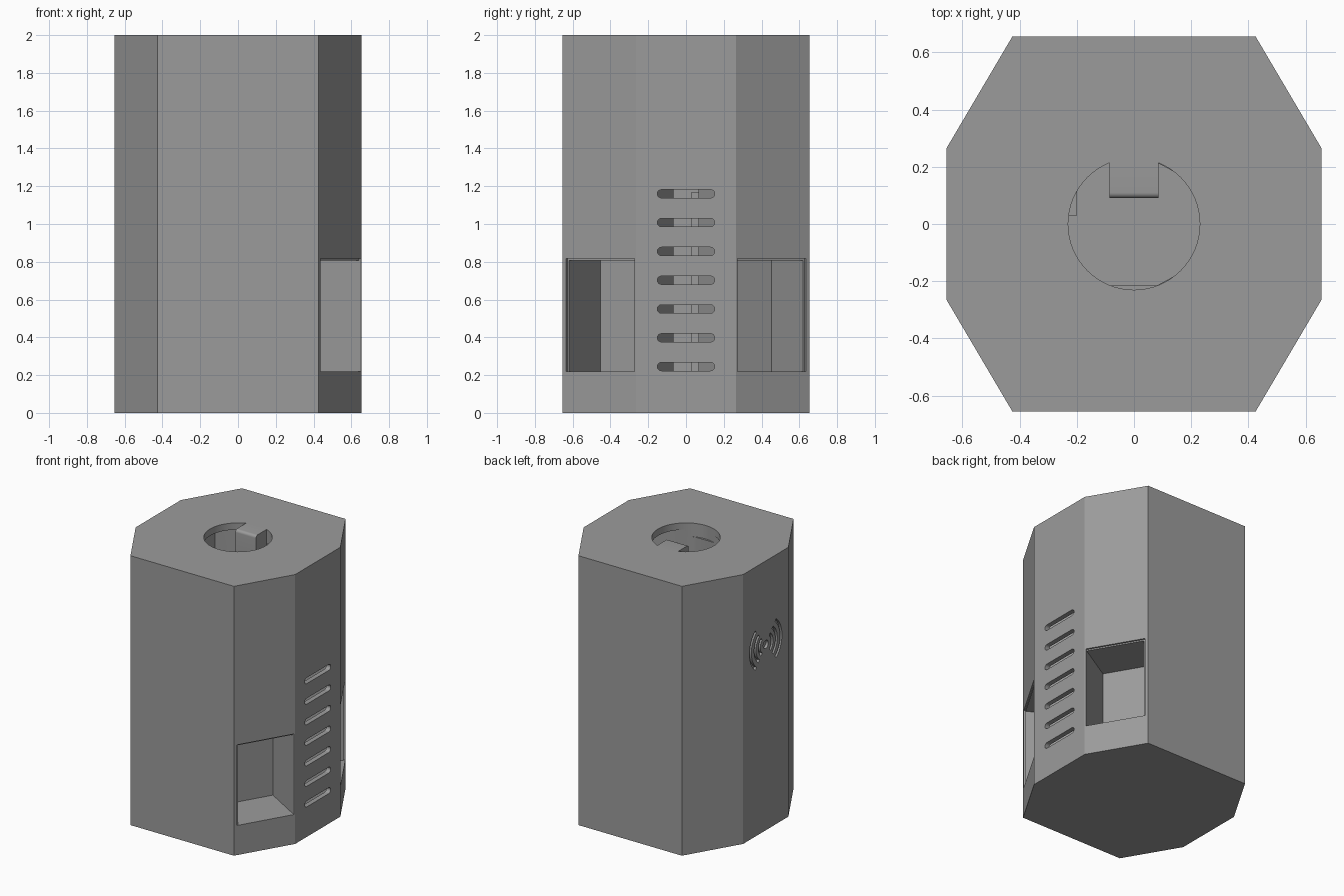
import bpy, bmesh, math
from mathutils import Vector

if "Cube" in bpy.data.objects:
    bpy.data.objects.remove(bpy.data.objects["Cube"])

grey = bpy.data.materials.new("warm_grey_plastic")
grey.diffuse_color = (0.33, 0.33, 0.33, 1)
grey.use_nodes = True
grey.node_tree.nodes["Principled BSDF"].inputs["Base Color"].default_value = grey.diffuse_color
X, Y, Z = Vector((1, 0, 0)), Vector((0, 1, 0)), Vector((0, 0, 1))


def prism(name, pts, d0, d1, u=X, v=Y, w=Z, origin=(0, 0, 0)):
    """Extrude a 2D outline in the u/v plane from d0 to d1 along w."""
    o = Vector(origin)
    bm = bmesh.new()
    lo = [bm.verts.new(o + u * a + v * b + w * d0) for a, b in pts]
    hi = [bm.verts.new(o + u * a + v * b + w * d1) for a, b in pts]
    bm.faces.new(lo)
    bm.faces.new(hi)
    n = len(pts)
    for i in range(n):
        j = (i + 1) % n
        bm.faces.new((lo[i], lo[j], hi[j], hi[i]))
    bmesh.ops.recalc_face_normals(bm, faces=bm.faces[:])
    me = bpy.data.meshes.new(name)
    bm.to_mesh(me)
    bm.free()
    me.materials.append(grey)
    ob = bpy.data.objects.new(name, me)
    bpy.context.collection.objects.link(ob)
    return ob


def rect(a0, a1, b0, b1):
    return [(a0, b0), (a1, b0), (a1, b1), (a0, b1)]


def circle(r, n):
    return [(r * math.cos(2 * math.pi * i / n), r * math.sin(2 * math.pi * i / n)) for i in range(n)]


def arc_band(r0, r1, mid, half, n=14):
    a = [mid - half + 2 * half * i / n for i in range(n + 1)]
    return [(r1 * math.cos(t), r1 * math.sin(t)) for t in a] + \
           [(r0 * math.cos(t), r0 * math.sin(t)) for t in reversed(a)]


def cut(target, cutter):
    mod = target.modifiers.new("cut", 'BOOLEAN')
    mod.operation = 'DIFFERENCE'
    mod.solver = 'EXACT'
    mod.object = cutter
    bpy.context.view_layer.objects.active = target
    bpy.ops.object.modifier_apply(modifier=mod.name)
    bpy.data.objects.remove(cutter, do_unlink=True)


# octagonal housing
housing = prism("housing", [(.425, -.655), (.655, -.265), (.655, .265), (.425, .655),
                            (-.425, .655), (-.655, .265), (-.655, -.265), (-.425, -.655)], 0, 2)

# inner chamber, narrowing between the two side pockets
half = [(.62, .222), (.354, .065), (.08, .215), (-.34, .215)]
cut(housing, prism("chamber", half + [(x, -y) for x, y in reversed(half)], .1, 1.95))

# round opening in the top
cut(housing, prism("top_hole", circle(.23, 64), 1.9, 2.1))

# window pockets in the two right-hand diagonal faces, each with a shallow lip
for s in (-1, 1):
    corner = Vector((.425, .655 * s, 0))
    along = (Vector((.655, .265 * s, 0)) - corner).normalized()
    inward = Vector((-along.y * s, along.x * s, 0))
    if inward.x > 0:
        inward = -inward
    cut(housing, prism("pocket", rect(.034, .443, .22, .808), -.05, .34, along, Z, inward, corner))
    cut(housing, prism("lip", rect(.024, .443, .22, .818), -.05, .012, along, Z, inward, corner))

# row of rounded ventilation slots on the right side
r, reach = .022, .152 - .022
slot = [(reach + r * math.cos(t), r * math.sin(t)) for t in
        [math.pi * (i / 8 - .5) for i in range(9)]]
slot += [(-a, -b) for a, b in slot]
for i in range(7):
    cut(housing, prism("vent", slot, .58, .75, Y, Z, X, (0, 0, .245 + .1525 * i)))

# engraved signal waves on the left side
waves = [circle(.03, 20)]
for radius in (.075, .125, .18):
    for mid in (0, math.pi):
        waves.append(arc_band(radius - .011, radius + .011, mid, math.radians(50)))
for outline in waves:
    cut(housing, prism("wave", outline, .635, .7, Y, Z, -X, (0, 0, 1.38)))

# tab with a rounded front edge reaching into the opening
edge = [(.11 + .02 * math.cos(t), 1.98 + .02 * math.sin(t)) for t in
        [math.pi / 2 + math.pi / 2 * i / 6 for i in range(7)]]
tab = prism("top_tab", [(.235, 1.8), (.235, 2)] + edge + [(.09, 1.8)], -.085, .085, Y, Z, X)

# rib inside the chamber
prism("inner_rib", rect(-.34, -.2, .03, .215), .1, 1.17)

# smooth only the curved walls
for ob in (housing, tab):
    bpy.ops.object.select_all(action='DESELECT')
    ob.select_set(True)
    bpy.context.view_layer.objects.active = ob
    bpy.ops.object.shade_smooth_by_angle(angle=math.radians(25))
